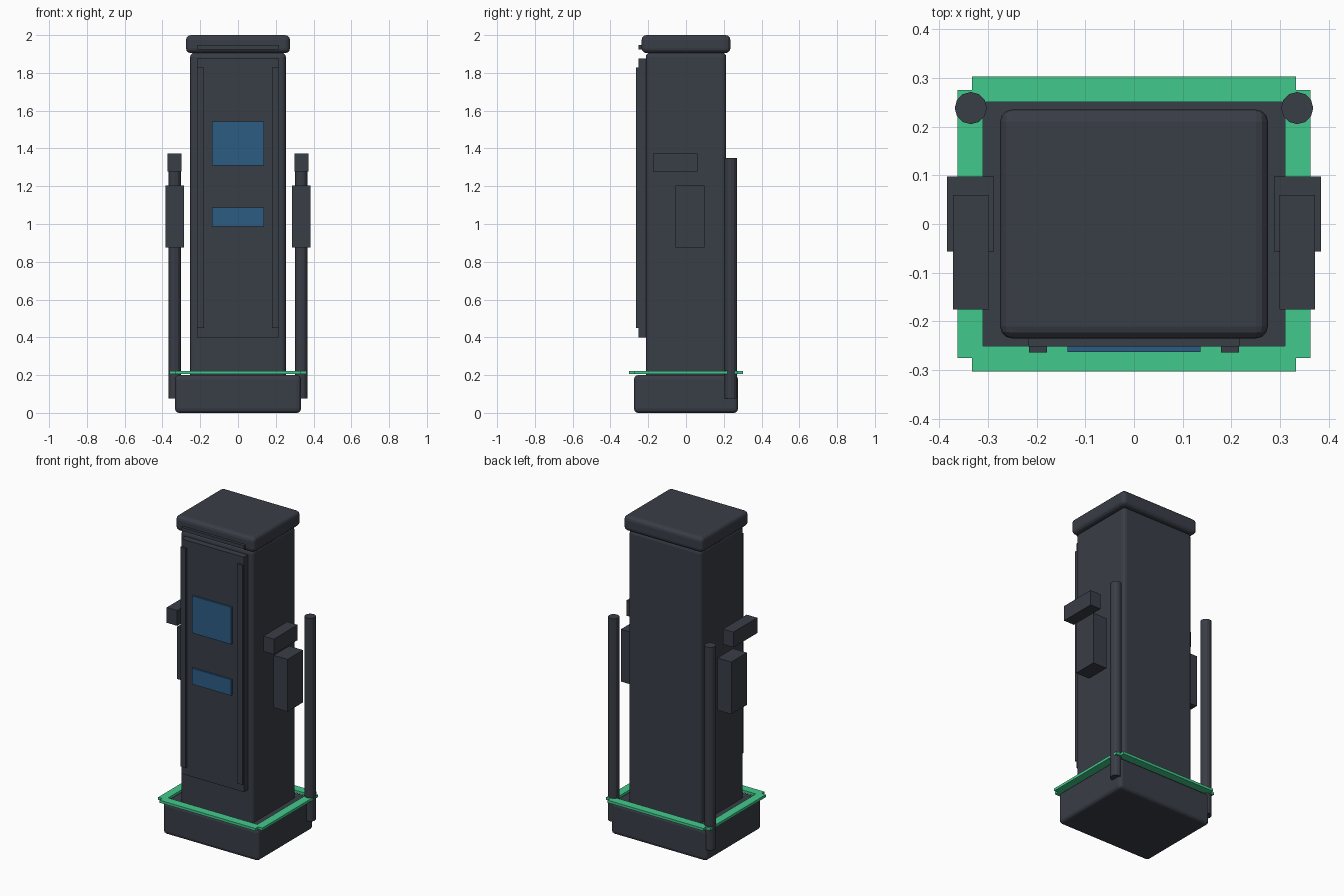
import bpy, bmesh

if "Cube" in bpy.data.objects:
    bpy.data.objects.remove(bpy.data.objects["Cube"])


def mat(name, rgb):
    lin = [((c / 255 + 0.055) / 1.055) ** 2.4 for c in rgb]
    m = bpy.data.materials.new(name)
    m.diffuse_color = (*lin, 1)
    m.use_nodes = True
    m.node_tree.nodes["Principled BSDF"].inputs["Base Color"].default_value = m.diffuse_color
    return m


DARK = mat("dark grey", (57, 61, 70))
GREEN = mat("glow green", (66, 201, 140))
BLUE = mat("screen blue", (45, 92, 132))


def finish(name, bm, m):
    me = bpy.data.meshes.new(name)
    bm.to_mesh(me)
    bm.free()
    me.materials.append(m)
    ob = bpy.data.objects.new(name, me)
    bpy.context.collection.objects.link(ob)
    return ob


def box(name, x, y, z, m, bevel=0, segs=3):
    """Box from (min, max) ranges, with optional rounded edges."""
    bm = bmesh.new()
    bmesh.ops.create_cube(bm, size=1)
    for v in bm.verts:
        for i, (lo, hi) in enumerate((x, y, z)):
            v.co[i] = lo if v.co[i] < 0 else hi
    if bevel:
        bmesh.ops.bevel(bm, geom=bm.edges[:], offset=bevel, segments=segs,
                        profile=0.5, affect='EDGES')
    return finish(name, bm, m)


def span(s, a, b):
    return (min(s * a, s * b), max(s * a, s * b))


# Main cabinet
box("base", (-0.333, 0.333), (-0.275, 0.275), (0, 0.2), DARK, 0.022)
box("cabinet", (-0.253, 0.253), (-0.213, 0.213), (0.18, 1.907), DARK, 0.022)
box("cap", (-0.275, 0.275), (-0.235, 0.235), (1.905, 2.0), DARK, 0.025)

# Front panel, top trim and screens
box("front_panel", (-0.217, 0.217), (-0.252, -0.205), (0.40, 1.875), DARK)
box("top_trim", (-0.217, 0.217), (-0.252, -0.228), (1.925, 1.948), DARK)
box("main_screen", (-0.137, 0.137), (-0.263, -0.25), (1.31, 1.543), BLUE)
box("card_reader", (-0.137, 0.137), (-0.263, -0.25), (0.988, 1.088), BLUE)

for s, side in ((-1, "left"), (1, "right")):
    # Front rails
    box("rail_" + side, span(s, 0.179, 0.216), (-0.264, -0.25), (0.45, 1.828), DARK)
    # Holster and connector
    box("holster_" + side, span(s, 0.287, 0.384), (-0.056, 0.098), (0.875, 1.203), DARK)
    box("connector_" + side, span(s, 0.299, 0.372), (-0.176, 0.06), (1.277, 1.373), DARK)
    # Cable post
    bm = bmesh.new()
    bmesh.ops.create_cone(bm, cap_ends=True, segments=12, radius1=0.033,
                          radius2=0.033, depth=1.275)
    bmesh.ops.translate(bm, verts=bm.verts[:], vec=(s * 0.335, 0.238, 0.7125))
    finish("post_" + side, bm, DARK)
    # Light ring bars
    box("light_side_" + side, span(s, 0.31, 0.362), (-0.275, 0.275), (0.206, 0.222), GREEN)
    box("light_" + ("front" if s < 0 else "back"), (-0.333, 0.333),
        span(s, 0.25, 0.303), (0.206, 0.222), GREEN)
